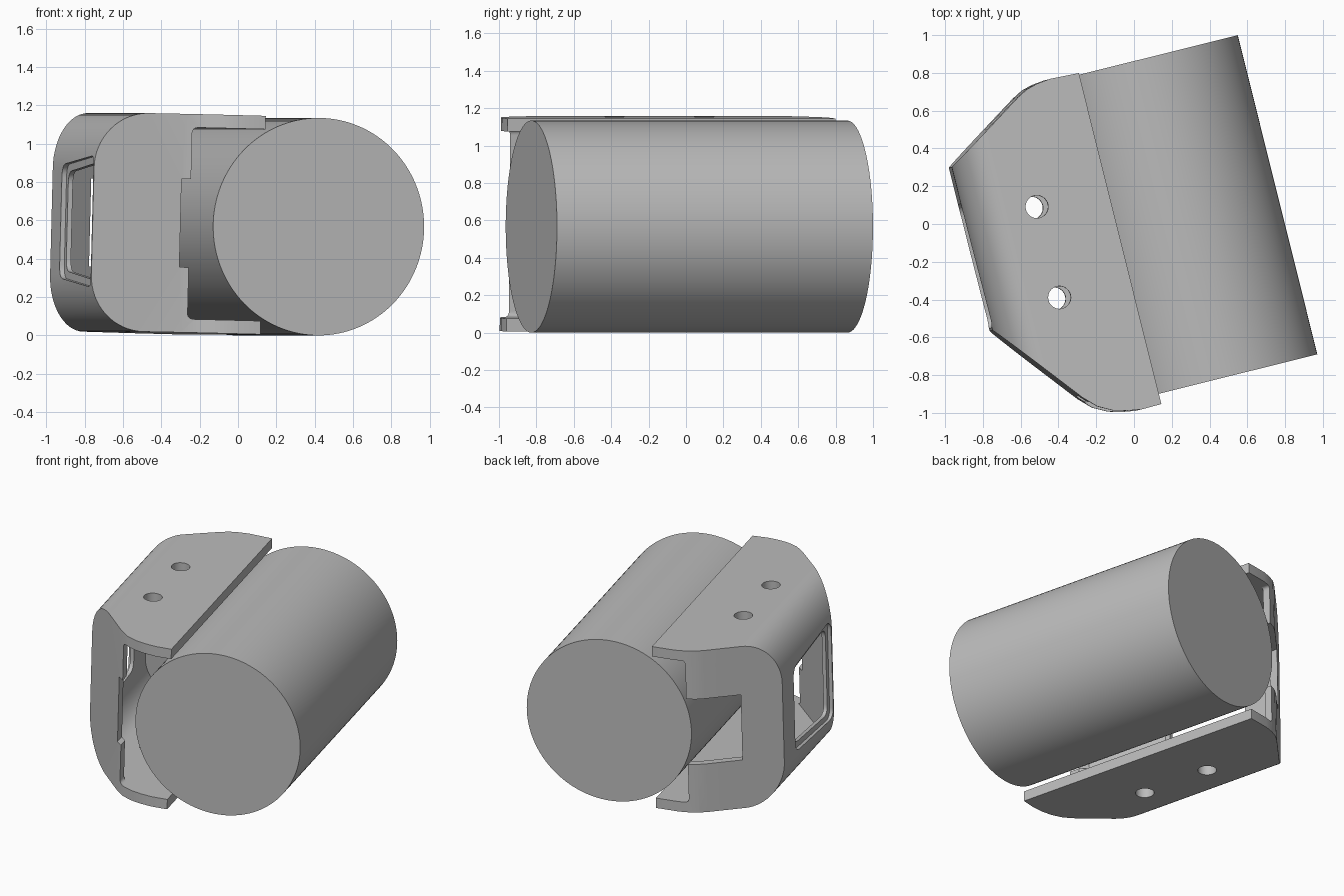
import bpy, bmesh
from math import radians, cos, sin, pi
from mathutils import Matrix, Vector

if "Cube" in bpy.data.objects:
    bpy.data.objects.remove(bpy.data.objects["Cube"], do_unlink=True)

grey = bpy.data.materials.new("plain grey")
grey.use_nodes = True
COLOUR = (0.50, 0.50, 0.50, 1)
grey.diffuse_color = COLOUR
grey.node_tree.nodes["Principled BSDF"].inputs["Base Color"].default_value = COLOUR


def prism(name, points, low, high, axis):
    """Extrude a 2D outline along x, y or z (the other two axes in order)."""
    place = {"x": lambda a, b, h: (h, a, b),
             "y": lambda a, b, h: (a, h, b),
             "z": lambda a, b, h: (a, b, h)}[axis]
    bm = bmesh.new()
    face = bm.faces.new([bm.verts.new(place(a, b, low)) for a, b in points])
    grown = bmesh.ops.extrude_face_region(bm, geom=[face])["geom"]
    shift = Vector(place(0, 0, high - low))
    bmesh.ops.translate(bm, vec=shift, verts=[g for g in grown if isinstance(g, bmesh.types.BMVert)])
    bmesh.ops.recalc_face_normals(bm, faces=bm.faces)
    mesh = bpy.data.meshes.new(name)
    bm.to_mesh(mesh)
    bm.free()
    mesh.materials.append(grey)
    obj = bpy.data.objects.new(name, mesh)
    bpy.context.collection.objects.link(obj)
    return obj


def combine(obj, tool, operation="DIFFERENCE"):
    """Apply a boolean and remove the tool."""
    mod = obj.modifiers.new("cut", "BOOLEAN")
    mod.object, mod.operation, mod.solver = tool, operation, "EXACT"
    bpy.context.view_layer.objects.active = obj
    bpy.ops.object.modifier_apply(modifier=mod.name)
    bpy.data.objects.remove(tool, do_unlink=True)


def rounded(corners, radius, steps=6):
    """Round every corner of a 2D polygon."""
    pts = [Vector(c) for c in corners]
    out = []
    for i, p in enumerate(pts):
        a = p + (pts[i - 1] - p).normalized() * radius
        b = p + (pts[(i + 1) % len(pts)] - p).normalized() * radius
        for k in range(steps + 1):
            t = k / steps
            out.append(tuple(a * (1 - t) ** 2 + p * 2 * t * (1 - t) + b * t * t))
    return out


def rect(x0, x1, y0, y1):
    return [(x0, y0), (x1, y0), (x1, y1), (x0, y1)]


def circle(cx, cy, r, n):
    return [(cx + r * cos(2 * pi * k / n), cy + r * sin(2 * pi * k / n)) for k in range(n)]


def inset(points, d):
    """Offset an open counter-clockwise path inward by d."""
    pts = [Vector(p) for p in points]
    out = []
    for i, p in enumerate(pts):
        dirs = [(pts[j + 1] - pts[j]).normalized() for j in (i - 1, i) if 0 <= j < len(pts) - 1]
        normals = [Vector((-e.y, e.x)) for e in dirs]
        n = sum(normals, Vector((0, 0))).normalized()
        out.append(tuple(p + n * d / n.dot(normals[0])))
    return out


def rolled_profile(left, half, ru, rz, right):
    """Side profile with both left corners rolled over."""
    arc = [(left + ru * (1 - cos(k * pi / 32)), half - rz + rz * sin(k * pi / 32)) for k in range(17)]
    return [(right, -half)] + [(a, -b) for a, b in reversed(arc)] + arc + [(right, half)]


# Plan outline of the bracket, from the back inner corner round to the front one
outline = [(-.313, .846), (-.47, .853), (-.54, .845), (-.60, .829), (-.655, .80),
           (-1.08, .526), (-1.08, -.364), (-.71, -.825), (-.645, -.89), (-.57, -.93),
           (-.50, -.95), (-.42, -.962), (-.313, -.96)]
WALL, HALF, INNER = .05, .57, .50

# Bracket shell: plan outline crossed with rolled profile, then hollowed
bracket = prism("bracket", outline, -HALF, HALF, "z")
combine(bracket, prism("roll", rolled_profile(-1.08, HALF, .22, .29, 0), -2, 2, "y"), "INTERSECT")
core = inset(outline, WALL)
core = [(.5, core[0][1])] + core + [(.5, core[-1][1])]
cavity = prism("cavity", core, -1, 1, "z")
combine(cavity, prism("roll", rolled_profile(-1.08 + WALL, INNER, .17, .23, 1), -2, 2, "y"), "INTERSECT")
combine(bracket, cavity)

# Open ends and middle notches of the front and back walls
for low, high, end, notch in ((-2, -.1, -.68, -.72), (.1, 2, -.54, -.85)):
    combine(bracket, prism("end", rounded(rect(end, 1, -INNER, INNER), .03), low, high, "y"))
    combine(bracket, prism("notch", rect(notch, 1, -.23, .23), low * 1.01, high, "y"))

# Side window with a stepped rim
for v0, v1, z0, z1, depth in ((-.35, .325, .345, .295, -1.055), (-.31, .285, .305, .258, -.95)):
    frame = rounded([(v0, -z0), (v1, -z1), (v1, z1), (v0, z0)], .07)
    combine(bracket, prism("window", frame, -1.3, depth, "x"))

# Screw holes through both plates
for v in (.213, -.282):
    combine(bracket, prism("hole", circle(-.70, v, .06, 40), -1, 1, "z"))

# Main drum
drum = prism("drum", circle(0, 0, .567, 128), -.904, .837, "y")

# Place both on the shared axis; the bracket is rolled slightly around it
turn = Matrix.Rotation(radians(14), 4, "Z")
centre = Matrix.Translation((.208 * cos(radians(14)), .208 * sin(radians(14)), .567))
drum.matrix_world = centre @ turn
bracket.matrix_world = centre @ turn @ Matrix.Rotation(radians(1.5), 4, "Y")

for obj in (drum, bracket):
    bpy.ops.object.select_all(action="DESELECT")
    obj.select_set(True)
    bpy.context.view_layer.objects.active = obj
    bpy.ops.object.shade_smooth_by_angle(angle=radians(25))
